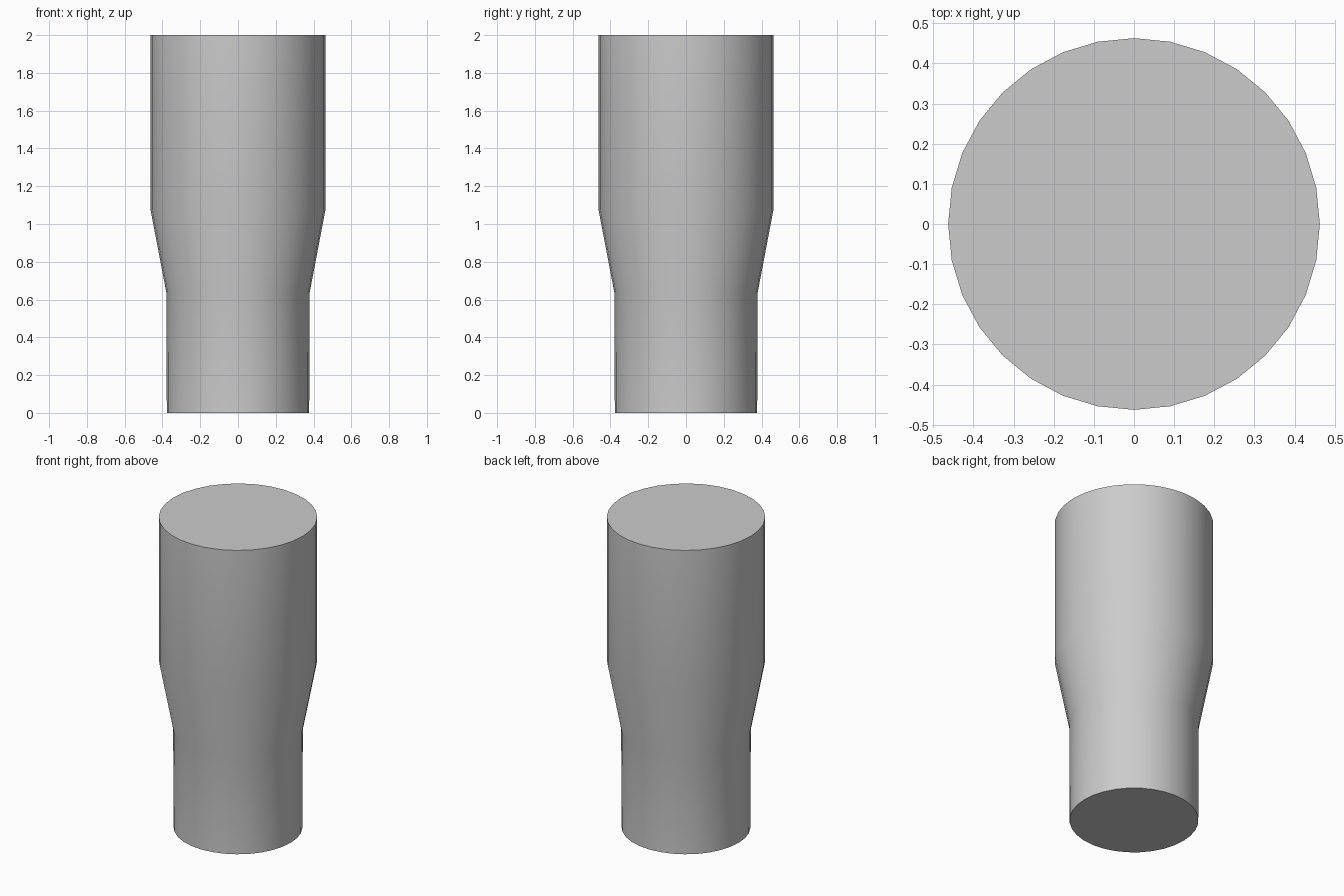
import bpy, bmesh
from math import cos, sin, tau, radians

if "Cube" in bpy.data.objects:
    bpy.data.objects.remove(bpy.data.objects["Cube"])

SIDES = 32
# (radius, height) from bottom to top
PROFILE = [(0.377, 0.0), (0.379, 0.635), (0.463, 1.075), (0.463, 2.0)]

# Stepped round body: stacked rings joined by side faces, capped at both ends
bm = bmesh.new()
rings = [[bm.verts.new((r * cos(tau * i / SIDES), r * sin(tau * i / SIDES), z))
          for i in range(SIDES)] for r, z in PROFILE]
for low, high in zip(rings, rings[1:]):
    for i in range(SIDES):
        j = (i + 1) % SIDES
        bm.faces.new((low[i], low[j], high[j], high[i]))
bm.faces.new(rings[0][::-1])
bm.faces.new(rings[-1])

mesh = bpy.data.meshes.new("tapered_cylinder")
bm.to_mesh(mesh)
bm.free()
body = bpy.data.objects.new("tapered_cylinder", mesh)
bpy.context.collection.objects.link(body)

# Smooth sides, sharp rims
bpy.context.view_layer.objects.active = body
body.select_set(True)
bpy.ops.object.shade_smooth_by_angle(angle=radians(30))
